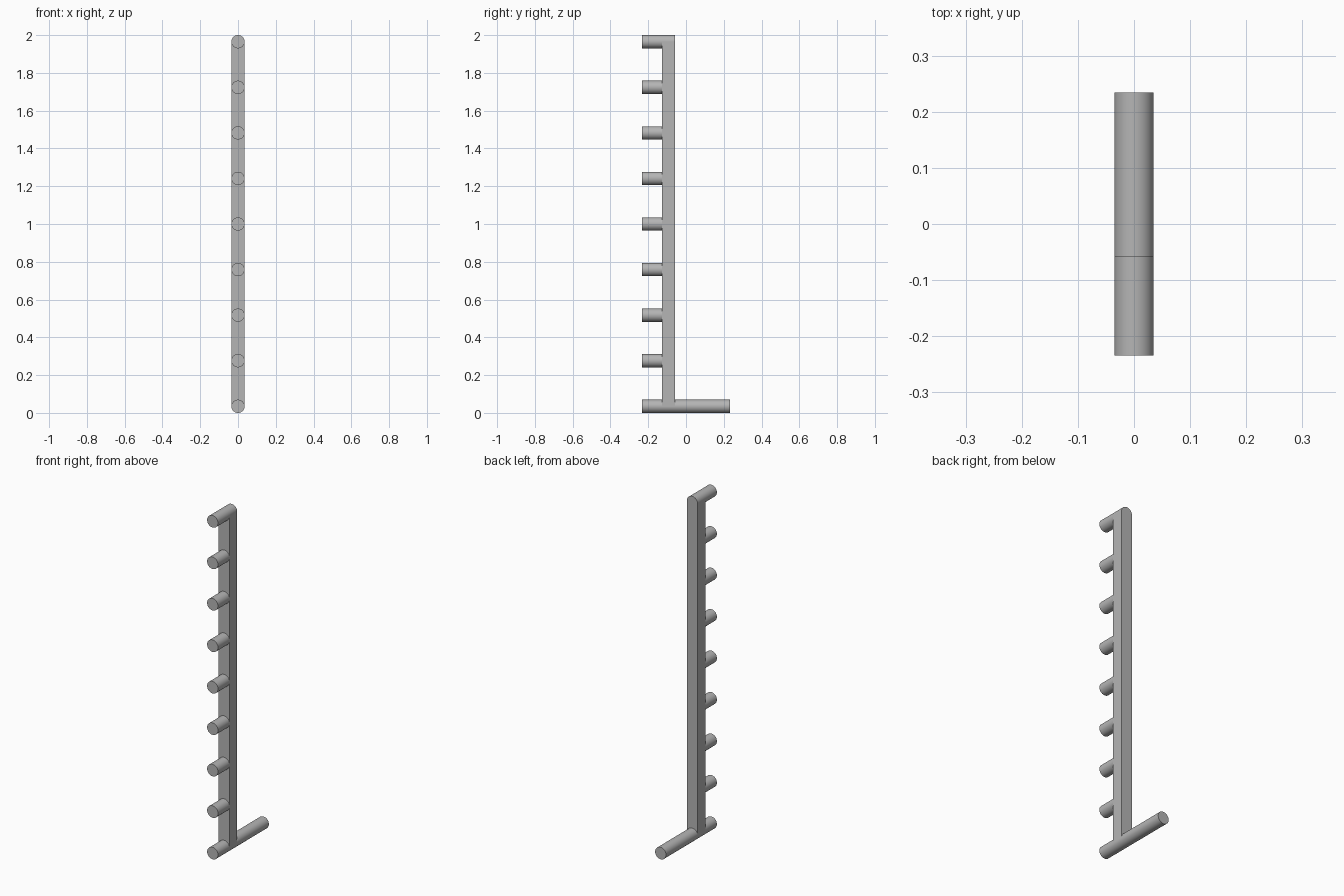
import bpy, math

if "Cube" in bpy.data.objects:
    bpy.data.objects.remove(bpy.data.objects["Cube"], do_unlink=True)

R = 0.035            # tube radius, also half the post width
FRONT, BACK = -0.234, 0.234
POST_Y = -0.0925     # post centre
PEGS = 8
Z_LOW, Z_HIGH = R, 2 - R

grey = bpy.data.materials.new("plain_grey")
grey.use_nodes = True
colour = (0.46, 0.46, 0.46, 1)
grey.diffuse_color = colour
grey.node_tree.nodes["Principled BSDF"].inputs["Base Color"].default_value = colour


def finish(name):
    obj = bpy.context.object
    obj.name = name
    obj.data.materials.append(grey)
    return obj


def rod(name, y0, y1, z):
    """Smooth round bar running front to back."""
    bpy.ops.mesh.primitive_cylinder_add(
        vertices=48, radius=R, depth=y1 - y0,
        location=(0, (y0 + y1) / 2, z), rotation=(math.pi / 2, 0, 0))
    finish(name)
    bpy.ops.object.shade_smooth_by_angle(angle=math.radians(30))


# Foot bar on the ground
rod("foot_bar", FRONT, BACK, Z_LOW)

# Square upright post
bpy.ops.mesh.primitive_cube_add(size=1, location=(0, POST_Y, 1))
post = finish("upright_post")
post.scale = (2 * R, 2 * R, Z_HIGH - Z_LOW)
bpy.ops.object.transform_apply(location=False, rotation=False, scale=True)

# Pegs up the front; the top one rounds off the post
step = (Z_HIGH - Z_LOW) / PEGS
for i in range(1, PEGS):
    rod(f"peg_{i}", FRONT, POST_Y, Z_LOW + i * step)
rod("top_peg", FRONT, POST_Y + R, Z_HIGH)
